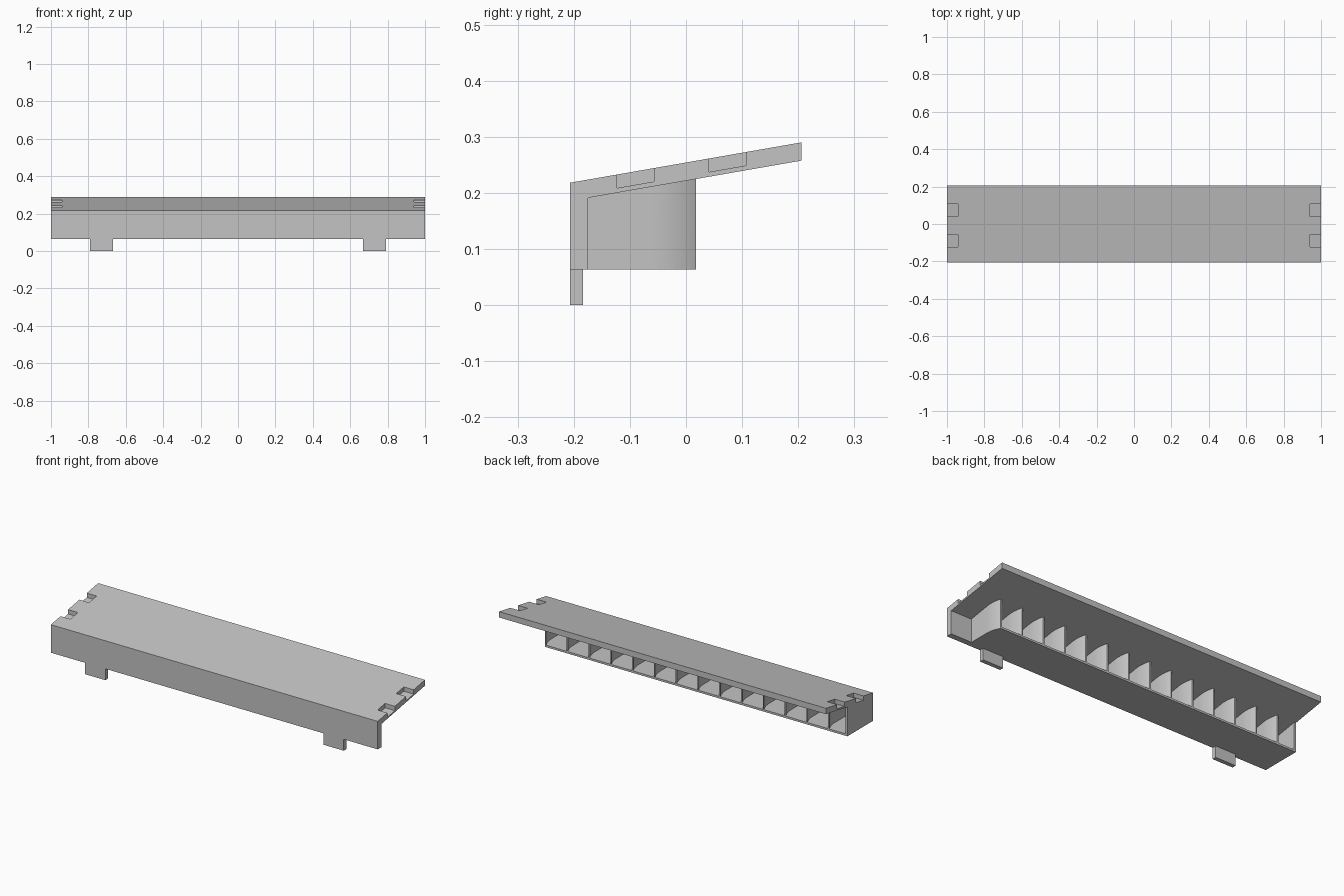
import bpy
import bmesh
from math import sin, cos, radians

cube = bpy.data.objects.get("Cube")
if cube:
    bpy.data.objects.remove(cube, do_unlink=True)

grey = bpy.data.materials.new("plain grey")
grey.use_nodes = True
grey.diffuse_color = (0.55, 0.55, 0.55, 1)
grey.node_tree.nodes["Principled BSDF"].inputs["Base Color"].default_value = (0.55, 0.55, 0.55, 1)

FRONT, WALL, TIP, BACK = -0.207, -0.175, 0.018, 0.206
BASE = 0.063
SLOPE = (0.290 - 0.218) / (BACK - FRONT)
PITCH = 2 / 15


def top(y):
    return 0.218 + SLOPE * (y - FRONT)


def under(y):
    return top(y) - 0.0325


def prism(name, lower, upper):
    """Solid between two matching loops of points."""
    bm = bmesh.new()
    a = [bm.verts.new(p) for p in lower]
    b = [bm.verts.new(p) for p in upper]
    bm.faces.new(a)
    bm.faces.new(b)
    for i in range(len(a)):
        j = (i + 1) % len(a)
        bm.faces.new((a[i], a[j], b[j], b[i]))
    bmesh.ops.recalc_face_normals(bm, faces=bm.faces)
    mesh = bpy.data.meshes.new(name)
    bm.to_mesh(mesh)
    bm.free()
    mesh.materials.append(grey)
    ob = bpy.data.objects.new(name, mesh)
    bpy.context.collection.objects.link(ob)
    return ob


def along_x(name, profile, x0, x1):
    return prism(name, [(x0, y, z) for y, z in profile], [(x1, y, z) for y, z in profile])


def upright(name, plan, z0, z1):
    """Plan outline raised from z0 to z1, which may be a function of y."""
    height = z1 if callable(z1) else lambda y: z1
    return prism(name, [(x, y, z0) for x, y in plan], [(x, y, height(y)) for x, y in plan])


def activate(ob):
    bpy.ops.object.select_all(action='DESELECT')
    ob.select_set(True)
    bpy.context.view_layer.objects.active = ob


# Sloping lid and front wall in one folded section
lid = along_x("lid_and_front_wall", [
    (FRONT, BASE), (FRONT, top(FRONT)), (BACK, top(BACK)),
    (BACK, under(BACK)), (WALL, under(WALL)), (WALL, BASE)], -1, 1)

# Notches sunk into both ends of the lid
for side in (-1, 1):
    for y0, y1 in ((-0.123, -0.057), (0.041, 0.107)):
        cutter = along_x("notch_cutter", [
            (y0, top(y0) - 0.024), (y1, top(y1) - 0.024),
            (y1, top(y1) + 0.05), (y0, top(y0) + 0.05)], side * 0.94, side * 1.05)
        cutter.hide_render = True
        activate(lid)
        mod = lid.modifiers.new("notch", 'BOOLEAN')
        mod.operation, mod.solver, mod.object = 'DIFFERENCE', 'EXACT', cutter
        bpy.ops.object.modifier_apply(modifier=mod.name)
        bpy.data.objects.remove(cutter, do_unlink=True)

# Two legs flush with the front
for label, side in (("left", 1), ("right", -1)):
    a, b = side * 0.667, side * 0.792
    upright(label + "_leg", [(a, FRONT), (b, FRONT), (b, -0.184), (a, -0.184)], 0, BASE)

# Plan line of a divider: straight, then bending towards -x at its tip
BEND, RADIUS, STEPS = -0.06, 0.149, 8
path = [(0, WALL)]
for i in range(STEPS + 1):
    t = radians(31.5) * i / STEPS
    path.append((-RADIUS * (1 - cos(t)), BEND + RADIUS * sin(t)))
FIRST = 0.873

# Floor, ending along the first divider
floor_plan = [(-1, WALL)] + [(FIRST + x, y) for x, y in path] + [(-1, TIP)]
upright("floor", floor_plan, BASE, BASE + 0.011)

# Row of curved dividers and the flat end panel
THICK = 0.008
for k in range(14):
    x0 = FIRST - k * PITCH
    outline = [(x0 + x, y) for x, y in path]
    outline += [(x - THICK, y) for x, y in reversed(outline)]
    fin = upright(f"divider_{k + 1}", outline, BASE, lambda y: under(y) + 0.001)
    activate(fin)
    bpy.ops.object.shade_smooth_by_angle(angle=radians(25))
upright("end_panel", [(-1, WALL), (-1, TIP), (-0.99, TIP), (-0.99, WALL)], BASE, under)
